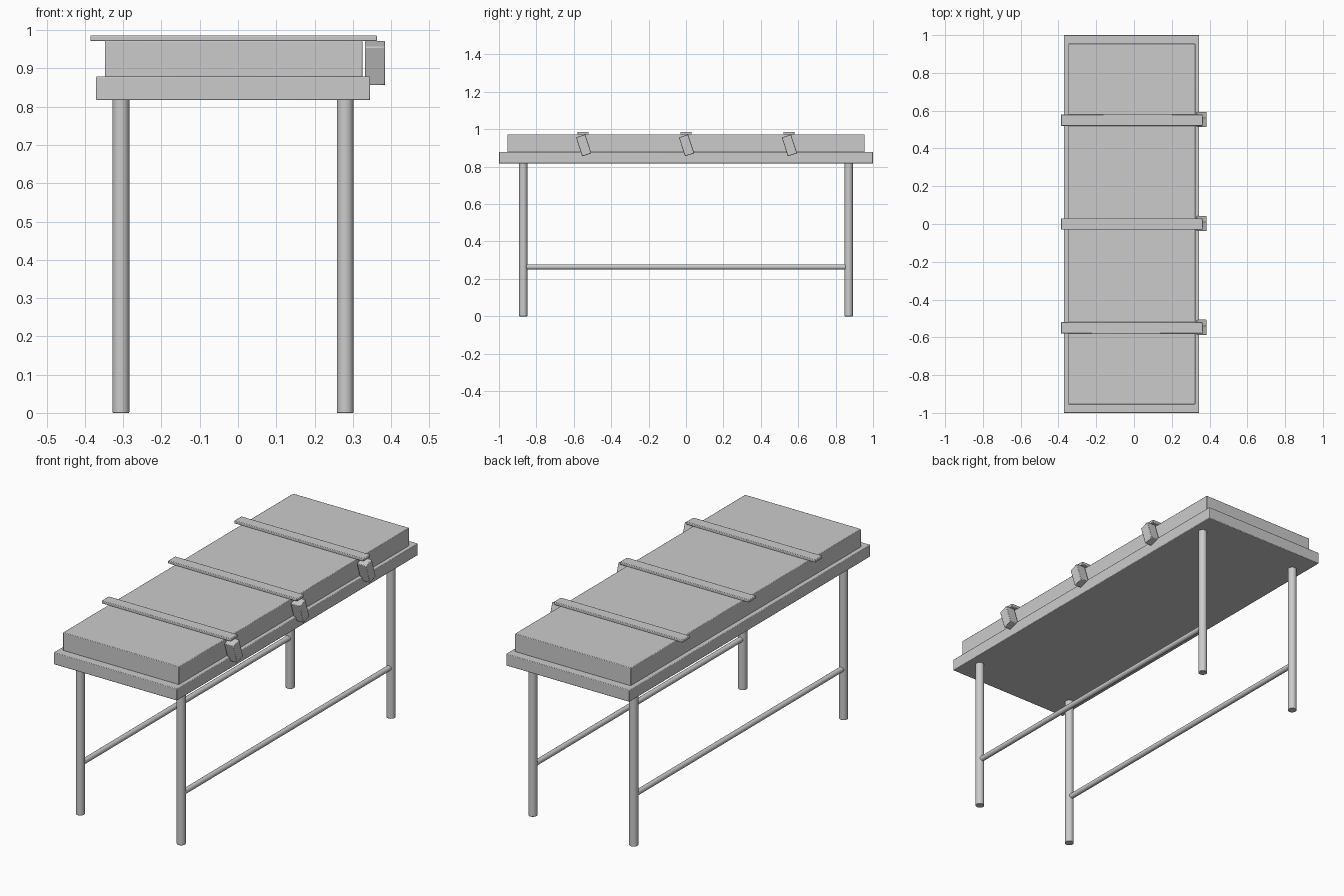
import bpy
from math import radians, pi

if "Cube" in bpy.data.objects:
    bpy.data.objects.remove(bpy.data.objects["Cube"])

CX = -0.013  # centre line of the table; buckles stick out on the right


def finish(ob, name, bevel):
    ob.name = name
    if bevel:
        mod = ob.modifiers.new("soft_edges", 'BEVEL')
        mod.width = bevel
        mod.segments = 2
        mod.limit_method = 'ANGLE'
        mod.angle_limit = radians(40)
    bpy.ops.object.shade_smooth_by_angle(angle=radians(35))
    return ob


def box(name, centre, size, tilt=0.0, bevel=0.003):
    bpy.ops.mesh.primitive_cube_add(size=1, location=centre)
    ob = bpy.context.object
    ob.scale = size
    bpy.ops.object.transform_apply(location=False, rotation=False, scale=True)
    ob.rotation_euler.x = tilt
    return finish(ob, name, bevel)


def tube(name, centre, radius, length, along_y=False, bevel=0.002):
    rot = (pi / 2, 0, 0) if along_y else (0, 0, 0)
    bpy.ops.mesh.primitive_cylinder_add(vertices=24, radius=radius, depth=length,
                                        location=centre, rotation=rot)
    return finish(bpy.context.object, name, bevel)


# Table top frame and mattress
box("frame", (CX, 0, 0.848), (0.716, 2.0, 0.062))
box("mattress", (-0.0115, 0, 0.925), (0.673, 1.91, 0.096))

# Straps over the mattress, each with a tilted buckle on the right side
for i, y in enumerate((-0.55, 0, 0.55)):
    box(f"strap_{i}", (-0.0115, y, 0.979), (0.749, 0.06, 0.015))
    box(f"buckle_{i}", (0.358, y + 0.003, 0.914), (0.053, 0.052, 0.106), radians(18))

# Legs and the long rails joining them
for side, sx in (("left", -1), ("right", 1)):
    x = CX + sx * 0.293
    for end, sy in (("front", -1), ("back", 1)):
        tube(f"{end}_{side}_leg", (x, sy * 0.87, 0.41), 0.022, 0.82)
    tube(f"{side}_rail", (x, 0, 0.264), 0.014, 1.71, along_y=True)
